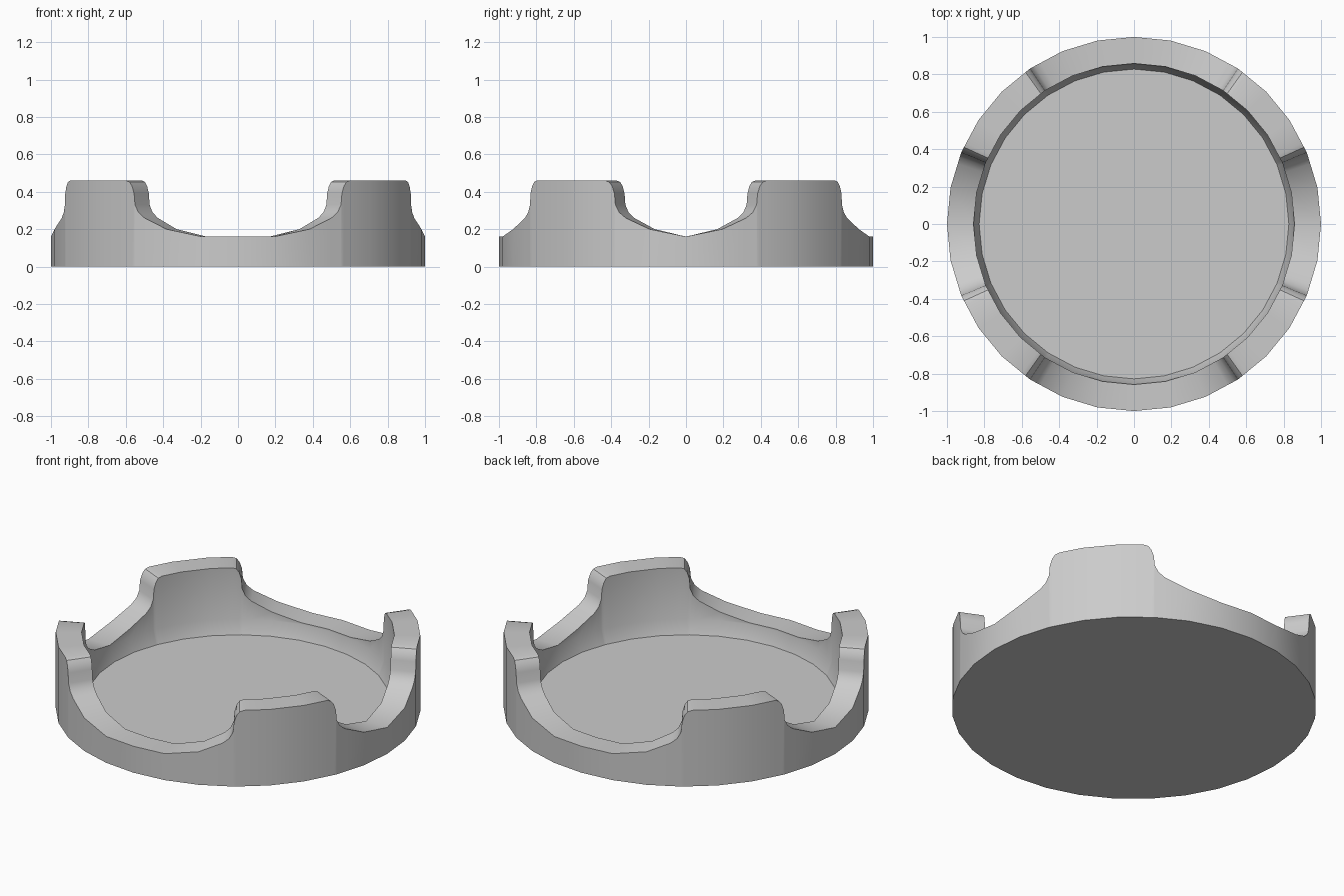
import bpy, bmesh
from math import sin, cos, radians

if "Cube" in bpy.data.objects:
    bpy.data.objects.remove(bpy.data.objects["Cube"])

STEP = 11.25            # 32-sided body
FLOOR_Z, CHAMFER_Z = 0.067, 0.15
TAB_START, TAB_END = 22.5, 56.25

# Tab flank: (degrees outside the tab edge, rim height)
FLANK = [(-3.2, 0.46), (-1.8, 0.452), (-0.8, 0.43), (0, 0.39), (0.3, 0.33),
         (1.5, 0.29), (3.6, 0.26), (11.25, 0.20), (22.5, 0.16)]

# Rim heights round one quadrant, from +x valley over the tab to +y valley
quadrant = [(TAB_START - d, z) for d, z in reversed(FLANK[:-1])]
quadrant += [(33.75, 0.46), (45, 0.46)]
quadrant += [(TAB_END + d, z) for d, z in FLANK]
quadrant = [(0, 0.16)] + quadrant + [(90, 0.16)]
half = quadrant + [(180 - a, z) for a, z in reversed(quadrant[:-1])]
rim = half + [(360 - a, z) for a, z in reversed(half[1:-1])]


def point(radius, angle, z):
    """Point on the flat sides of the 32-gon."""
    r = radius * cos(radians(STEP / 2)) / cos(radians(angle % STEP - STEP / 2))
    return (r * cos(radians(angle)), r * sin(radians(angle)), z)


# Dish: outer wall, shaped rim, inner wall, tapered foot of the wall
bm = bmesh.new()
columns = []
for a, z in rim:
    section = [(1.0, 0), (1.0, z), (0.858, z), (0.858, CHAMFER_Z), (0.828, FLOOR_Z)]
    columns.append([bm.verts.new(point(r, a, h)) for r, h in section])
for i, col in enumerate(columns):
    nxt = columns[(i + 1) % len(columns)]
    for j in range(len(col) - 1):
        bm.faces.new((col[j], nxt[j], nxt[j + 1], col[j + 1]))

# Floor and underside
bm.faces.new([c[-1] for c in columns])
bm.faces.new([c[0] for c in reversed(columns)])
bmesh.ops.recalc_face_normals(bm, faces=bm.faces)

mesh = bpy.data.meshes.new("round_dish")
bm.to_mesh(mesh)
bm.free()
dish = bpy.data.objects.new("round_dish", mesh)
bpy.context.collection.objects.link(dish)
bpy.context.view_layer.objects.active = dish
dish.select_set(True)
bpy.ops.object.shade_smooth_by_angle(angle=radians(30))
